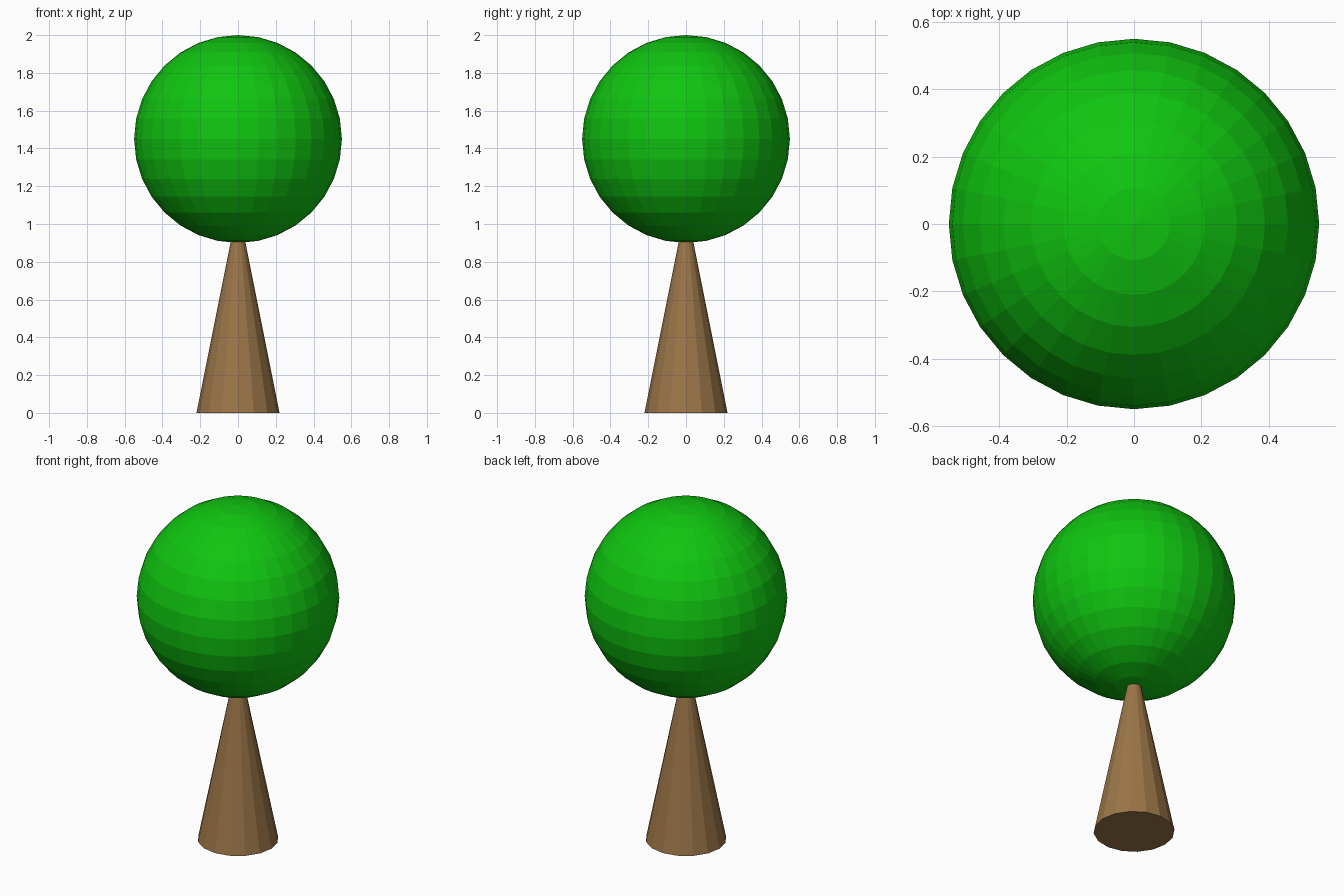
import bpy

if "Cube" in bpy.data.objects:
    bpy.data.objects.remove(bpy.data.objects["Cube"])


def paint(obj, name, rgb):
    obj.name = name
    mat = bpy.data.materials.new(name + "_colour")
    mat.diffuse_color = (*rgb, 1.0)
    mat.use_nodes = True
    mat.node_tree.nodes["Principled BSDF"].inputs["Base Color"].default_value = mat.diffuse_color
    obj.data.materials.append(mat)


# Trunk: 16-sided cone whose tip runs up into the crown
TRUNK_H = 1.1
bpy.ops.mesh.primitive_cone_add(vertices=16, radius1=0.22, radius2=0.0,
                                depth=TRUNK_H, location=(0, 0, TRUNK_H / 2))
paint(bpy.context.object, "trunk", (0.33, 0.18, 0.065))

# Crown: flat-shaded faceted ball
bpy.ops.mesh.primitive_uv_sphere_add(segments=32, ring_count=16, radius=0.55,
                                     location=(0, 0, 1.45))
paint(bpy.context.object, "crown", (0.005, 0.56, 0.005))
